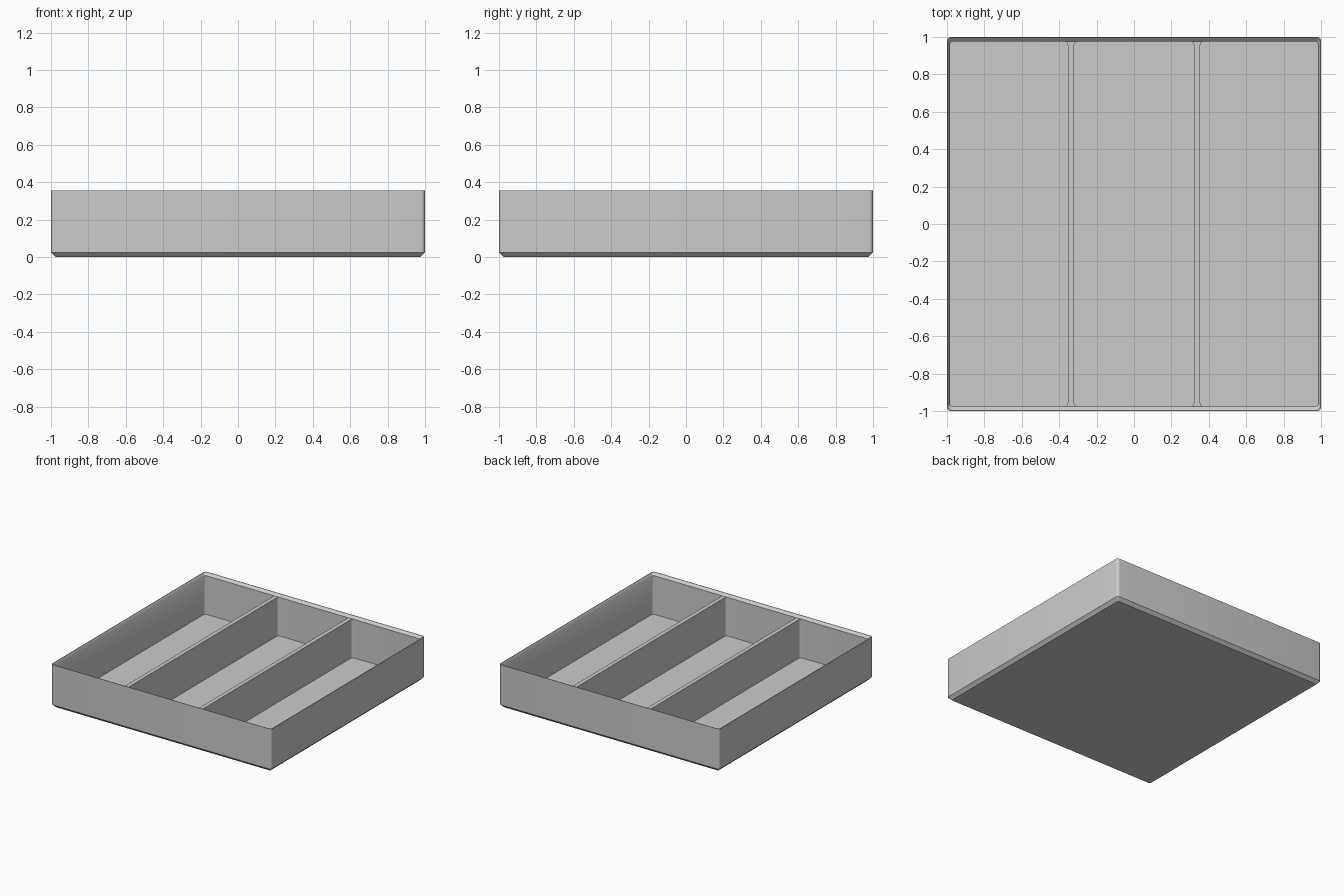
import bpy, bmesh
from math import sin, cos, pi

cube = bpy.data.objects.get("Cube")
if cube:
    bpy.data.objects.remove(cube, do_unlink=True)

HEIGHT, FLOOR, LEDGE = 0.355, 0.018, 0.335
INNER_X, INNER_Y = 0.985, 0.976
FILLET = 0.02

grey = bpy.data.materials.new("plain grey")
grey.use_nodes = True
colour = (0.6, 0.6, 0.6, 1)
grey.diffuse_color = colour
grey.node_tree.nodes["Principled BSDF"].inputs["Base Color"].default_value = colour


def arc(cx, cy, r, start, end, steps=5):
    """Points along a circular arc, angles in quarter turns."""
    angles = [(start + (end - start) * i / steps) * pi / 2 for i in range(steps + 1)]
    return [(cx + r * cos(a), cy + r * sin(a)) for a in angles]


def rounded_rectangle(hx, hy, r):
    points = []
    for q, (sx, sy) in enumerate([(1, 1), (-1, 1), (-1, -1), (1, -1)]):
        points += arc(sx * (hx - r), sy * (hy - r), r, q, q + 1)
    return points


def loft(name, rings):
    """Skin a stack of outlines, each given as (points, z), and cap both ends."""
    bm = bmesh.new()
    loops = [[bm.verts.new((x, y, z)) for x, y in pts] for pts, z in rings]
    for low, high in zip(loops, loops[1:]):
        n = len(low)
        for i in range(n):
            j = (i + 1) % n
            bm.faces.new((low[i], low[j], high[j], high[i]))
    bm.faces.new(loops[0][::-1])
    bm.faces.new(loops[-1])
    bmesh.ops.recalc_face_normals(bm, faces=bm.faces)
    mesh = bpy.data.meshes.new(name)
    bm.to_mesh(mesh)
    bm.free()
    mesh.materials.append(grey)
    obj = bpy.data.objects.new(name, mesh)
    bpy.context.collection.objects.link(obj)
    bpy.ops.object.select_all(action="DESELECT")
    obj.select_set(True)
    bpy.context.view_layer.objects.active = obj
    bpy.ops.object.shade_smooth_by_angle(angle=pi / 6)
    return obj


# Tray shell: chamfered base, straight walls, rim sloping in, cavity down to the floor
loft("tray_shell", [
    (rounded_rectangle(0.975, 0.975, 0.01), 0),
    (rounded_rectangle(1, 1, 0.022), 0.025),
    (rounded_rectangle(1, 1, 0.022), HEIGHT),
    (rounded_rectangle(0.996, 0.996, 0.02), HEIGHT),
    (rounded_rectangle(INNER_X, INNER_Y, FILLET), LEDGE),
    (rounded_rectangle(INNER_X, INNER_Y, FILLET), FLOOR),
])

# Dividers: thin walls flaring into the front and back walls
half = 0.017
reach = INNER_Y - FILLET
corner = half + FILLET
for side, x in (("right", -0.337), ("left", 0.337)):
    outline = (arc(corner, reach, FILLET, 2, 1) + arc(-corner, reach, FILLET, 1, 0)
               + arc(-corner, -reach, FILLET, 0, -1) + arc(corner, -reach, FILLET, -1, -2))
    outline = [(x + px, py) for px, py in outline]
    loft(side + "_divider", [(outline, FLOOR - 0.002), (outline, LEDGE)])
